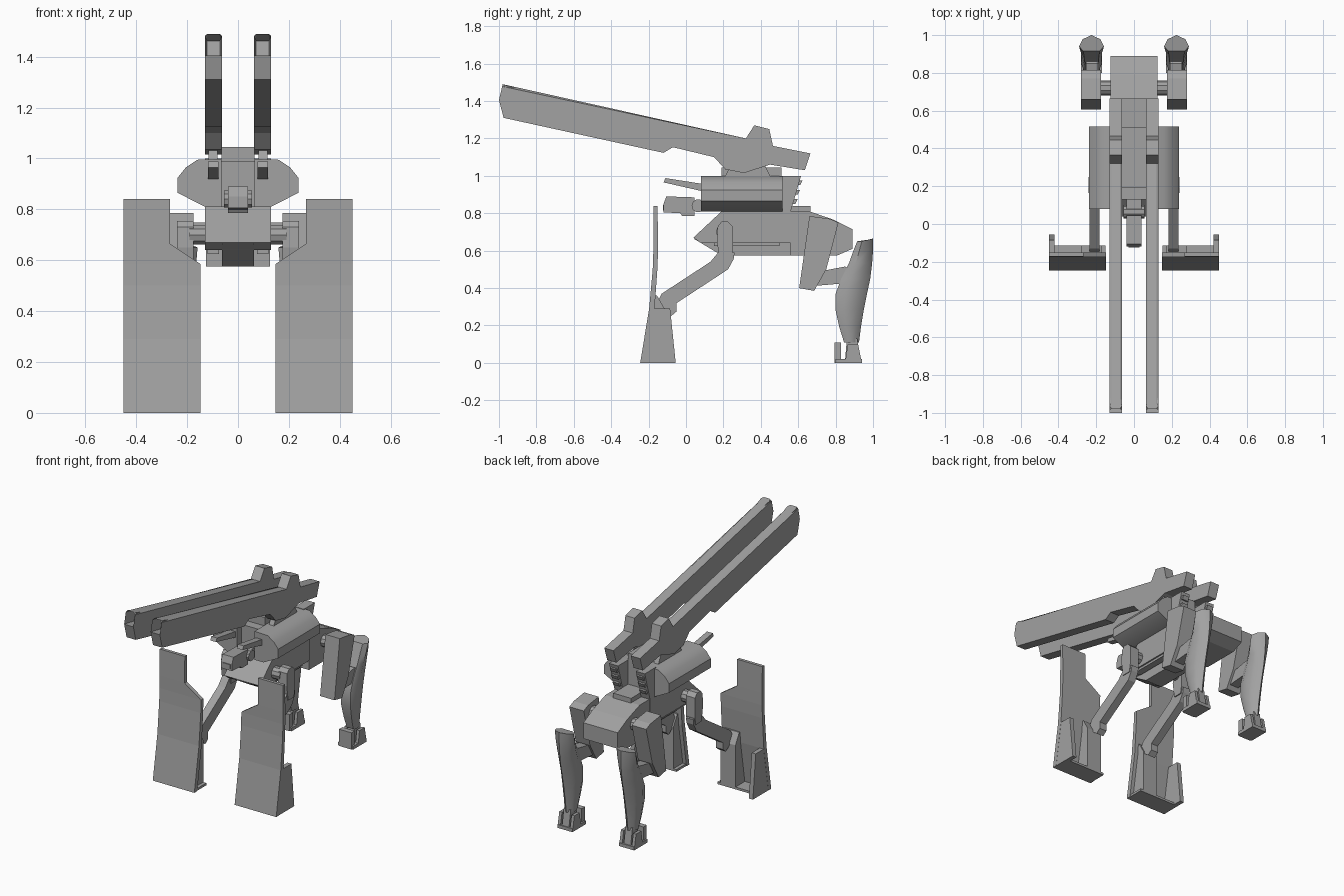
import bpy, bmesh, math

GREY = bpy.data.materials.new("plain_grey")
GREY.diffuse_color = (0.36, 0.36, 0.36, 1)


def finish(name, bm, mirror=False, smooth=None):
    bmesh.ops.recalc_face_normals(bm, faces=bm.faces[:])
    mesh = bpy.data.meshes.new(name)
    bm.to_mesh(mesh)
    bm.free()
    mesh.materials.append(GREY)
    ob = bpy.data.objects.new(name, mesh)
    bpy.context.collection.objects.link(ob)
    if mirror:
        ob.modifiers.new("mirror", 'MIRROR').use_mirror_merge = False
    if smooth:
        bpy.ops.object.select_all(action='DESELECT')
        ob.select_set(True)
        bpy.context.view_layer.objects.active = ob
        bpy.ops.object.shade_smooth_by_angle(angle=math.radians(smooth))
    return ob


def skin(rings):
    """Closed skin through rings that have equal point counts."""
    bm = bmesh.new()
    vs = [[bm.verts.new(p) for p in r] for r in rings]
    n = len(vs[0])
    for a, b in zip(vs, vs[1:]):
        for i in range(n):
            j = (i + 1) % n
            bm.faces.new((a[i], a[j], b[j], b[i]))
    bm.faces.new(vs[0])
    bm.faces.new(vs[-1])
    return bm


def side(name, x0, x1, pts, mirror=False):
    """Side profile (y, z) extruded across x."""
    return finish(name, skin([[(x, y, z) for y, z in pts] for x in (x0, x1)]), mirror)


def front(name, y0, y1, pts, mirror=False, smooth=None):
    """Front profile (x, z) extruded along y."""
    return finish(name, skin([[(x, y, z) for x, z in pts] for y in (y0, y1)]), mirror, smooth)


def box(name, x0, x1, y0, y1, z0, z1, mirror=False):
    return side(name, x0, x1, [(y0, z0), (y1, z0), (y1, z1), (y0, z1)], mirror)


def rod(name, x0, x1, y, z, r, n=10, mirror=False):
    ring = [(y + r * math.cos(2 * math.pi * i / n), z + r * math.sin(2 * math.pi * i / n))
            for i in range(n)]
    return side(name, x0, x1, ring, mirror)


# Twin long barrels with chamfered top edges and a sunken bore
profile = [(-0.98, 1.49), (-1, 1.405), (-0.975, 1.31), (-0.12, 1.123), (-0.07, 1.153),
           (0.15, 1.10), (0.21, 1.035), (0.31, 1.015), (0.45, 1.06), (0.635, 1.03),
           (0.665, 1.12), (0.465, 1.16), (0.445, 1.25), (0.365, 1.27), (0.32, 1.20)]
bm = skin([[(x, y, z) for y, z in profile] for x in (0.063, 0.13)])
bm.normal_update()
bmesh.ops.recalc_face_normals(bm, faces=bm.faces[:])
muzzle = min((f for f in bm.faces if f.normal.z > 0), key=lambda f: f.calc_center_median().y)
bmesh.ops.inset_individual(bm, faces=[muzzle], thickness=0.011)
bmesh.ops.translate(bm, verts=muzzle.verts[:], vec=(0, 0.09, -0.02))
edges = [e for e in bm.edges if all(v.co.z > 1.19 for v in e.verts)
         and abs(e.verts[0].co.y - e.verts[1].co.y) > 1.2
         and max(v.co.z for v in e.verts) > 1.48]
bmesh.ops.bevel(bm, geom=edges, offset=0.012, segments=1, affect='EDGES')
finish("barrel", bm, True)

# Barrel mounting and rear vents
box("mount_plate", -0.065, 0.065, 0.19, 0.51, 0.99, 1.045)
side("barrel_foot", 0.08, 0.115, [(0.2, 0.98), (0.46, 0.98), (0.42, 1.06), (0.24, 1.06)], True)
side("rear_vent", 0.065, 0.13, [(0.5, 1.0), (0.615, 1.0), (0.56, 0.81), (0.5, 0.81)], True)
for i in range(3):
    z = 0.85 + i * 0.05
    y = 0.575 + i * 0.013
    side("vent_slat", 0.075, 0.12, [(y - 0.03, z), (y + 0.01, z), (y + 0.022, z + 0.025),
                                    (y - 0.03, z + 0.025)], True)

# Upper hull: faceted side pods around a narrow core
front("side_pod", 0.08, 0.515, [(0.065, 0.81), (0.13, 0.81), (0.237, 0.865), (0.237, 0.925),
                               (0.205, 0.965), (0.16, 0.995), (0.065, 0.998)], True, 35)
box("hull_core", -0.07, 0.07, 0.13, 0.51, 0.81, 0.99)
box("rear_hatch", -0.065, 0.065, 0.5, 0.665, 0.80, 0.84)

# Small forward guns
side("small_gun", 0.076, 0.118, [(-0.12, 0.965), (-0.11, 0.988), (0.1, 0.955),
                                 (0.1, 0.915)], True)

# Head and neck
side("head", -0.04, 0.04, [(-0.12, 0.85), (-0.105, 0.89), (0.045, 0.885), (0.045, 0.785),
                           (-0.02, 0.785), (-0.03, 0.80), (-0.12, 0.805)])
box("face_plate", -0.028, 0.028, -0.124, -0.115, 0.815, 0.845)
rod("neck_joint", -0.055, 0.055, 0.065, 0.84, 0.035)
box("neck", -0.04, 0.04, 0.05, 0.15, 0.81, 0.87)

# Lower hull, keel and tail section
side("lower_hull", -0.13, 0.13, [(0.04, 0.67), (0.19, 0.81), (0.56, 0.81), (0.56, 0.64),
                                 (0.08, 0.64)])
side("keel", -0.063, 0.063, [(0.04, 0.665), (0.19, 0.575), (0.57, 0.575), (0.57, 0.665)])
box("hull_rail", 0.075, 0.12, 0.15, 0.5, 0.625, 0.66, True)
side("tail_section", -0.125, 0.125, [(0.56, 0.81), (0.66, 0.81), (0.79, 0.765), (0.89, 0.715),
                                     (0.89, 0.61), (0.81, 0.575), (0.56, 0.575)])

# Front legs
rod("front_hip", 0.12, 0.19, 0.2, 0.70, 0.04, mirror=True)
side("front_upper_leg", 0.175, 0.24, [(0.17, 0.73), (0.19, 0.755), (0.225, 0.755), (0.25, 0.73),
                                      (0.25, 0.60), (0.24, 0.55), (0.18, 0.55), (0.165, 0.65)], True)
side("front_lower_leg", 0.182, 0.235, [(0.18, 0.60), (0.26, 0.59), (0.255, 0.555), (0.225, 0.50),
                                       (-0.05, 0.32), (-0.05, 0.275), (-0.08, 0.25),
                                       (-0.16, 0.31), (-0.13, 0.37), (0.13, 0.54)], True)

# Tall front shields standing on the ground: rows of z, inner x, front y, back y
rows = [(0, 0.147, -0.245, -0.215), (0.29, 0.147, -0.197, -0.168), (0.5, 0.147, -0.178, -0.153),
        (0.585, 0.147, -0.175, -0.15), (0.665, 0.267, -0.175, -0.15),
        (0.84, 0.267, -0.173, -0.152)]
finish("shield", skin([[(xi, yf, z), (0.45, yf, z), (0.45, yb, z), (xi, yb, z)]
                       for z, xi, yf, yb in rows]), True)
side("shield_flange", 0.42, 0.449, [(-0.235, 0), (-0.055, 0), (-0.085, 0.29), (-0.19, 0.29)], True)
side("shield_bracket", 0.172, 0.28, [(-0.225, 0), (-0.115, 0), (-0.115, 0.29), (-0.155, 0.36),
                                    (-0.18, 0.36)], True)
box("shield_sole", 0.15, 0.449, -0.24, -0.115, 0, 0.015, True)

# Rear legs: hip, thigh and link
rod("rear_hip", 0.11, 0.19, 0.72, 0.71, 0.04, mirror=True)
side("thigh", 0.175, 0.28, [(0.66, 0.785), (0.77, 0.77), (0.815, 0.75), (0.75, 0.50),
                            (0.685, 0.385), (0.605, 0.40)], True)
side("knee_link", 0.19, 0.255, [(0.67, 0.48), (0.85, 0.515), (0.90, 0.49), (0.90, 0.43),
                                (0.67, 0.41)], True)

# Curved rear shins with a pointed back: rows of z, front y, back y, half width
shin = [(0.11, 0.845, 0.925, 0.036), (0.19, 0.82, 0.935, 0.045), (0.28, 0.80, 0.95, 0.053),
        (0.37, 0.80, 0.968, 0.055), (0.45, 0.83, 0.985, 0.053), (0.53, 0.87, 0.995, 0.056),
        (0.60, 0.895, 1.0, 0.062), (0.65, 0.915, 1.0, 0.066)]
rings = []
for z, yf, yb, w in shin:
    d = yb - yf
    t = 0.015 if z > 0.62 else 0
    rings.append([(0.225 - 0.65 * w, yf, z), (0.225 + 0.65 * w, yf, z),
                  (0.225 + w, yf + 0.3 * d, z), (0.225 + 0.7 * w, yf + 0.75 * d, z + t * 0.6),
                  (0.225, yb, z + t),
                  (0.225 - 0.7 * w, yf + 0.75 * d, z + t * 0.6), (0.225 - w, yf + 0.3 * d, z)])
finish("rear_shin", skin(rings), True, 45)

# Rear feet: ankle, sole, toe plate and side cheeks
side("ankle", 0.20, 0.25, [(0.86, 0.13), (0.915, 0.13), (0.935, 0.01), (0.85, 0.01)], True)
box("foot_sole", 0.17, 0.28, 0.80, 0.94, 0, 0.022, True)
box("toe_plate", 0.18, 0.27, 0.795, 0.83, 0, 0.11, True)
for x in (0.17, 0.26):
    side("foot_cheek", x, x + 0.02, [(0.85, 0), (0.94, 0), (0.92, 0.10), (0.865, 0.10)], True)
